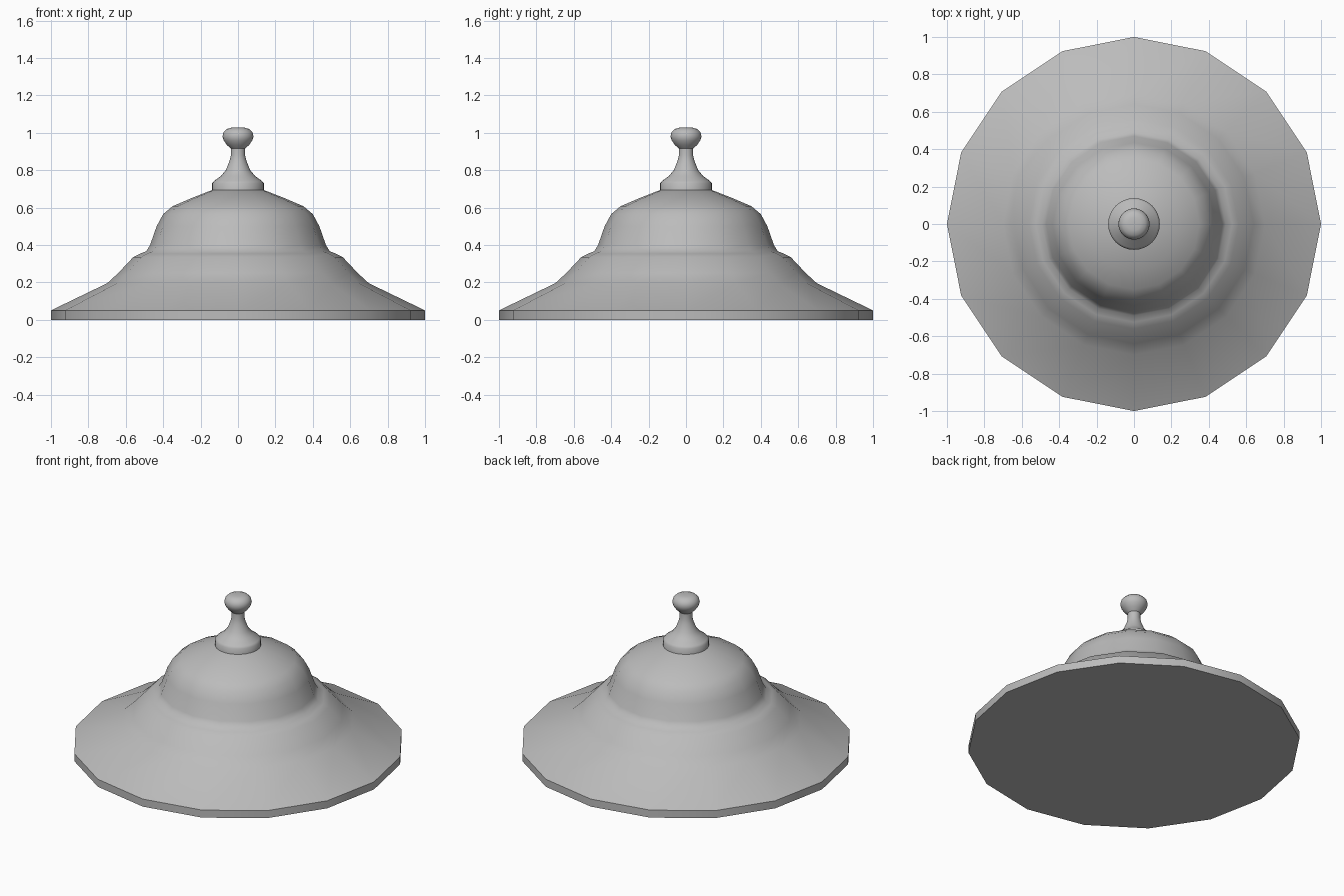
import bpy, bmesh, math

cube = bpy.data.objects.get("Cube")
if cube:
    bpy.data.objects.remove(cube, do_unlink=True)

metal = bpy.data.materials.new("grey metal")
metal.use_nodes = True
metal.diffuse_color = (0.5, 0.5, 0.5, 1)
metal.node_tree.nodes["Principled BSDF"].inputs["Base Color"].default_value = (0.5, 0.5, 0.5, 1)


def lathe(name, profile, sides, angle):
    """Spin a (radius, height) profile, bottom to top, around z; close both ends."""
    bm = bmesh.new()
    rings = []
    for r, z in profile:
        rings.append([bm.verts.new((r * math.cos(math.tau * i / sides),
                                    r * math.sin(math.tau * i / sides), z))
                      for i in range(sides)])
    for low, high in zip(rings, rings[1:]):
        for i in range(sides):
            j = (i + 1) % sides
            bm.faces.new((low[i], low[j], high[j], high[i]))
    bm.faces.new(rings[0][::-1])
    bm.faces.new(rings[-1])
    mesh = bpy.data.meshes.new(name)
    bm.to_mesh(mesh)
    bm.free()
    mesh.materials.append(metal)
    obj = bpy.data.objects.new(name, mesh)
    bpy.context.collection.objects.link(obj)
    bpy.ops.object.select_all(action="DESELECT")
    obj.select_set(True)
    bpy.context.view_layer.objects.active = obj
    bpy.ops.object.shade_smooth_by_angle(angle=math.radians(angle))
    return obj


# Flared brim, stepped shoulder and dome
lathe("domed_lid", [(1, 0), (1, 0.05), (0.7, 0.195), (0.64, 0.25), (0.56, 0.335),
                    (0.525, 0.353), (0.49, 0.367), (0.47, 0.4), (0.435, 0.5),
                    (0.4, 0.565), (0.35, 0.607), (0.25, 0.65), (0.14, 0.693),
                    (0.05, 0.7)], 16, 50)

# Collar, stem and rounded knob
lathe("finial_knob", [(0.138, 0.68), (0.138, 0.73), (0.128, 0.742), (0.09, 0.77),
                      (0.065, 0.8), (0.045, 0.85), (0.038, 0.88), (0.038, 0.915),
                      (0.06, 0.935), (0.076, 0.958), (0.083, 0.98), (0.077, 1.003),
                      (0.06, 1.02), (0.035, 1.027), (0.01, 1.028)], 32, 40)
